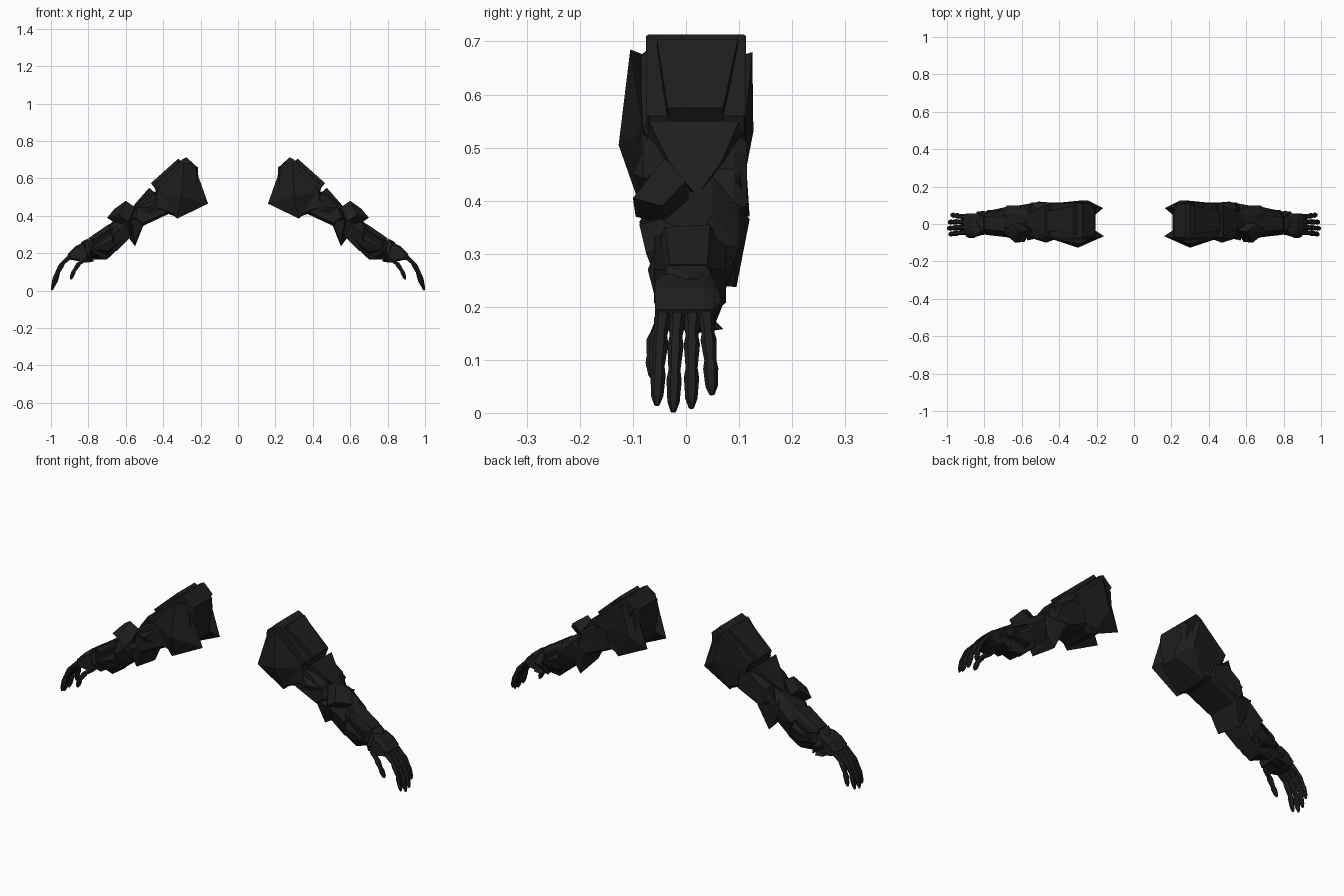
import bpy, bmesh
from mathutils import Vector

cube = bpy.data.objects.get("Cube")
if cube:
    bpy.data.objects.remove(cube, do_unlink=True)


def make_material(name, value):
    mat = bpy.data.materials.new(name)
    mat.use_nodes = True
    color = (value, value, value, 1)
    mat.diffuse_color = color
    mat.node_tree.nodes["Principled BSDF"].inputs["Base Color"].default_value = color
    return mat


armor = make_material("black armor", 0.013)
joint = make_material("dark joint", 0.007)


def finish(name, bm, material):
    """Turn the bmesh into a flat shaded object, mirrored for the other arm."""
    bmesh.ops.recalc_face_normals(bm, faces=bm.faces)
    mesh = bpy.data.meshes.new(name)
    bm.to_mesh(mesh)
    bm.free()
    mesh.materials.append(material)
    obj = bpy.data.objects.new(name, mesh)
    bpy.context.collection.objects.link(obj)
    obj.modifiers.new("both arms", "MIRROR").use_mirror_merge = False
    return obj


def add_hull(bm, points):
    verts = [bm.verts.new(p) for p in points]
    result = bmesh.ops.convex_hull(bm, input=verts)
    loose = [v for v in result["geom_interior"] if isinstance(v, bmesh.types.BMVert)]
    bmesh.ops.delete(bm, geom=loose, context="VERTS")


def hull(name, points, material=armor):
    bm = bmesh.new()
    add_hull(bm, points)
    return finish(name, bm, material)


def block(name, outline, front, back, shrink=0.7, slope=0.03, material=armor):
    """Side outline in x and z, thickened along y with sloped cheeks."""
    cx = sum(p[0] for p in outline) / len(outline)
    cz = sum(p[1] for p in outline) / len(outline)
    points = []
    for x, z in outline:
        points += [(x, front + slope, z), (x, back - slope, z)]
        sx, sz = cx + (x - cx) * shrink, cz + (z - cz) * shrink
        points += [(sx, front, sz), (sx, back, sz)]
    return hull(name, points, material)


# Shoulder
block("shoulder_core", [(.205, .485), (.215, .66), (.26, .69), (.44, .54), (.46, .44), (.33, .395)],
      -.085, .105, .9, .02)
block("shoulder_cap", [(.225, .665), (.275, .713), (.3, .7), (.45, .56), (.43, .51), (.25, .62)],
      -.075, .113, .97, .004)
hull("shoulder_outer_panel", [(.3, -.055, .69), (.3, .098, .69), (.32, -.055, .705),
     (.32, .098, .705), (.465, -.035, .575), (.465, .07, .575), (.44, -.035, .54), (.44, .07, .54)])
hull("shoulder_front_plate", [(.235, -.08, .675), (.29, -.105, .685), (.44, -.08, .53),
     (.3, -.127, .505), (.16, -.065, .465), (.325, -.085, .385), (.23, -.02, .52),
     (.42, -.03, .46)])
hull("shoulder_back_plate", [(.235, .09, .67), (.29, .125, .68), (.44, .11, .53),
     (.25, .127, .53), (.165, .085, .465), (.325, .1, .39), (.23, .03, .52), (.42, .05, .46)])

# Upper arm: full shell, with a pointed shield on the outside
block("upper_arm", [(.37, .5), (.45, .53), (.545, .46), (.57, .38), (.52, .34), (.36, .415)],
      -.08, .115, .8, .025)
hull("upper_arm_shield", [(.475, -.07, .55), (.475, .1, .55), (.595, .02, .41),
     (.545, -.03, .47), (.545, .065, .47), (.42, -.075, .5), (.42, .11, .5), (.5, .02, .4)])
hull("upper_arm_back_plate", [(.44, .11, .52), (.51, .12, .37), (.56, .1, .44), (.4, .11, .41),
     (.47, .06, .5), (.46, .05, .37)])
hull("upper_arm_front_plate", [(.43, -.085, .49), (.47, -.1, .45), (.55, -.075, .44),
     (.41, -.07, .41), (.48, -.02, .5), (.51, -.05, .36)])

# Elbow
hull("elbow_spike", [(.55, .095, .237), (.55, .065, .24), (.5, .12, .365), (.49, -.07, .39),
     (.55, -.06, .26), (.61, .1, .39), (.57, -.088, .36), (.56, 0, .42), (.59, .09, .29)])
guard_face = [(.6, -.04, .48), (.66, 0, .437), (.7, -.045, .39), (.635, -.1, .405)]
hull("elbow_guard", guard_face + [(x - .05, y + .005, z - .035) for x, y, z in guard_face])

# Forearm
block("forearm_core", [(.56, .42), (.8, .27), (.82, .2), (.7, .18), (.57, .29)],
      -.06, .075, material=joint)
hull("forearm_upper_plate", [(.55, .05, .445), (.66, .05, .375), (.66, -.05, .365),
     (.72, .02, .33), (.59, .1, .39), (.68, .1, .31), (.6, -.088, .355), (.67, -.075, .3),
     (.57, .08, .3), (.57, -.055, .29), (.65, .06, .21), (.65, -.04, .21)])
hull("forearm_lower_plate", [(.69, .045, .355), (.69, -.04, .35), (.73, .01, .325), (.8, .04, .28),
     (.8, -.03, .28), (.68, .092, .28), (.8, .066, .22), (.67, -.072, .27), (.79, -.058, .215),
     (.645, .07, .22), (.645, -.04, .22), (.7, .05, .167), (.71, -.03, .167), (.77, .035, .165)])
hull("wrist_cuff", [(.805, -.035, .278), (.805, .04, .278), (.84, .01, .258), (.845, -.055, .205),
     (.84, .068, .21), (.79, -.057, .2), (.79, .068, .2), (.77, .05, .155), (.78, -.03, .16),
     (.83, .02, .165)])

# Hand
block("palm", [(.82, .262), (.872, .235), (.91, .195), (.895, .165), (.84, .155), (.79, .175)],
      -.058, .055, .8, .02)
hull("palm_heel", [(.79, .02, .19), (.85, .03, .2), (.8, .07, .158), (.84, .066, .16),
     (.78, .03, .152), (.84, .02, .15)])


def finger(name, path, radius):
    """Chain of tapered, faceted bones with a narrow tip."""
    bm = bmesh.new()
    for i, (a, b) in enumerate(zip(path, path[1:])):
        a, b = Vector(a), Vector(b)
        axis = (b - a).normalized()
        across = axis.cross(Vector((0, 1, 0))).normalized()
        side = axis.cross(across)
        last = i == len(path) - 2
        points = []
        for t, size in ((-.08, .8), (.2, 1.05), (.75, .85), (1, .35 if last else .75)):
            center, r = a.lerp(b, t), radius * size * (1 - .06 * i)
            for u, v in ((1, .5), (1, -.5), (0, -1), (-1, -.5), (-1, .5), (0, 1)):
                points.append(center + across * u * r * .8 + side * v * r)
        add_hull(bm, points)
    return finish(name, bm, armor)


# Fingers fan out slightly from the knuckles
for name, base, tip, length in (("index_finger", -.043, -.055, .95), ("middle_finger", -.016, -.024, 1.02),
                                ("ring_finger", .012, .01, .98), ("little_finger", .037, .049, .84)):
    path = []
    for t, dx, dz in ((0, 0, 0), (.4, .05, -.046), (.75, .082, -.108), (1, .1, -.182)):
        path.append((.893 + dx * length, base + (tip - base) * t, .187 + dz * length))
    finger(name, path, .0155)
finger("thumb", [(.81, -.04, .175), (.85, -.058, .145), (.877, -.063, .105), (.895, -.058, .06)], .0155)
